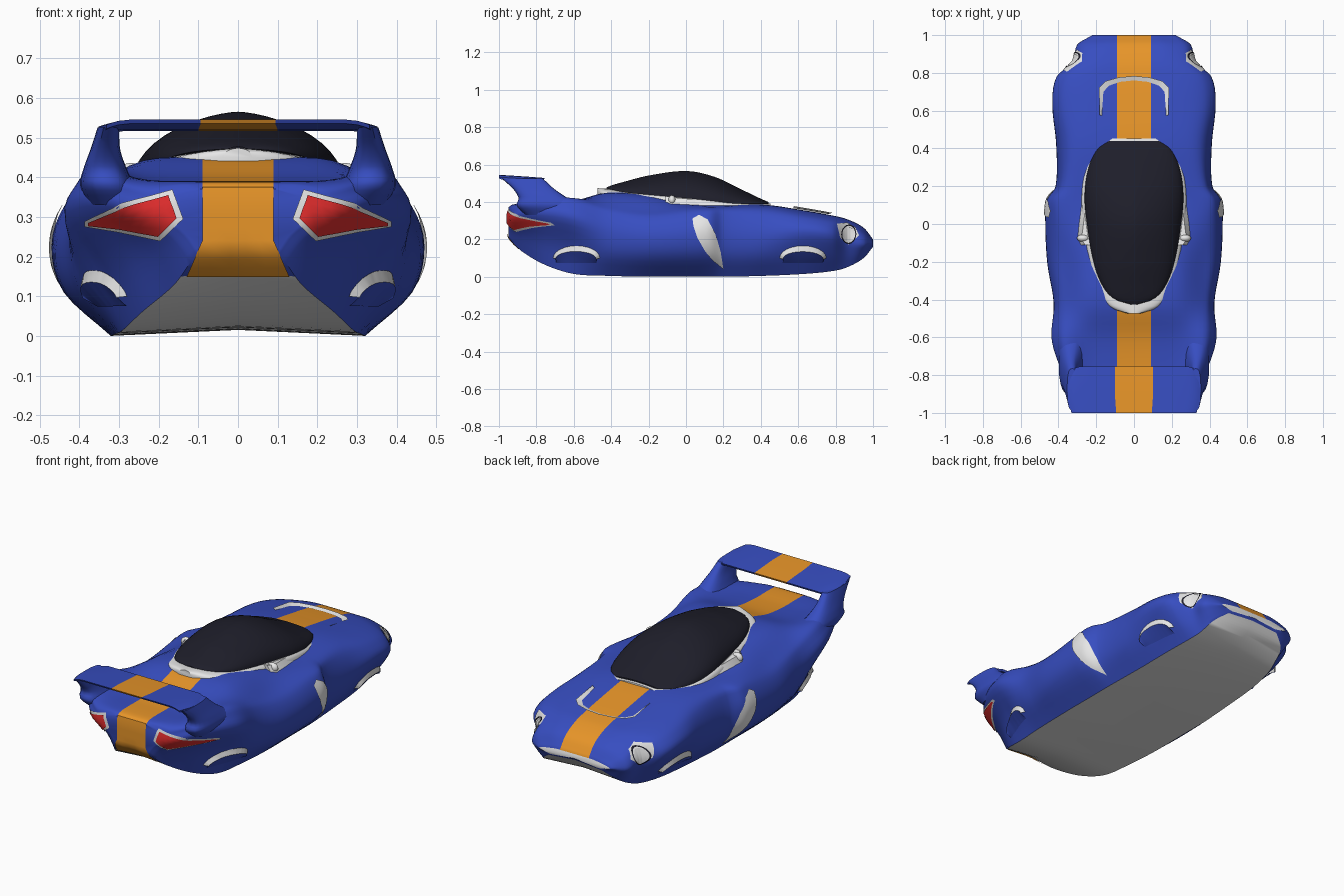
import bpy, bmesh, math
from mathutils import Vector
from mathutils.bvhtree import BVHTree

cube = bpy.data.objects.get("Cube")
if cube:
    bpy.data.objects.remove(cube)


def material(name, r, g, b):
    m = bpy.data.materials.new(name)
    m.use_nodes = True
    m.diffuse_color = (r, g, b, 1)
    m.node_tree.nodes["Principled BSDF"].inputs["Base Color"].default_value = (r, g, b, 1)
    return m


PAINT = [material("blue_paint", .038, .075, .53), material("orange_stripe", .8, .3, .022),
         material("white_trim", .84, .84, .84), material("dark_glass", .013, .013, .023),
         material("red_lamp", .78, .027, .027)]
BLUE, ORANGE, WHITE, DARK, RED = range(len(PAINT))
parts = []


def finish(name, bm, mirror=False):
    mesh = bpy.data.meshes.new(name)
    bm.to_mesh(mesh)
    bm.free()
    for m in PAINT:
        mesh.materials.append(m)
    ob = bpy.data.objects.new(name, mesh)
    bpy.context.scene.collection.objects.link(ob)
    if mirror:
        ob.modifiers.new("mirror", 'MIRROR').use_mirror_merge = False
    parts.append(ob)
    return ob


def smooth(keys, t):
    """Cubic interpolation of rows whose first entry is the parameter."""
    n = len(keys)
    i = max(k for k in range(n - 1) if k == 0 or keys[k][0] <= t)
    a, b = keys[i], keys[i + 1]
    p, q = keys[max(i - 1, 0)], keys[min(i + 2, n - 1)]
    h = b[0] - a[0]
    s = (t - a[0]) / h
    out = []
    for c in range(1, len(a)):
        ma = (b[c] - p[c]) / (b[0] - p[0]) * h
        mb = (q[c] - a[c]) / (q[0] - a[0]) * h
        d = b[c] - a[c]
        out.append(a[c] + s * ma + s * s * (3 * d - 2 * ma - mb) + s ** 3 * (ma + mb - 2 * d))
    return out


def loft(name, rings, rule, caps=(0, 0), mirror=False):
    """Skin closed rings; rule(column, centre) gives the colour."""
    bm = bmesh.new()
    rows = [[bm.verts.new(p) for p in ring] for ring in rings]
    n = len(rows[0])
    for a, b in zip(rows, rows[1:]):
        for j in range(n):
            f = bm.faces.new((a[j], a[(j + 1) % n], b[(j + 1) % n], b[j]))
            f.material_index = rule(j, f.calc_center_median())
    for row, colour in zip((rows[0], rows[-1]), caps):
        bm.faces.new(row).material_index = colour
    bmesh.ops.recalc_face_normals(bm, faces=bm.faces)
    return finish(name, bm, mirror)


# Body shell: y, half width, its height, sill width, floor, shoulder x, shoulder z, deck
STATIONS = [
    (-.95, .18, .3, .1, .21, .15, .355, .37), (-.93, .25, .31, .12, .185, .22, .37, .385),
    (-.87, .32, .325, .16, .13, .29, .39, .39), (-.75, .39, .325, .24, .062, .34, .42, .39),
    (-.6, .435, .3, .29, .015, .36, .42, .405), (-.42, .425, .24, .31, .005, .36, .378, .45),
    (-.2, .46, .215, .32, 0, .36, .357, .436), (.04, .47, .225, .32, 0, .385, .365, .392),
    (.13, .46, .235, .32, 0, .39, .365, .385), (.2, .415, .215, .32, 0, .36, .365, .385),
    (.42, .412, .22, .31, .005, .33, .365, .385), (.63, .432, .235, .3, .015, .34, .335, .355),
    (.78, .41, .22, .28, .03, .32, .31, .328), (.86, .322, .19, .26, .05, .28, .285, .308),
    (.95, .3, .175, .23, .1, .24, .24, .262), (1, .22, .175, .15, .16, .18, .19, .2)]
SUB = 4


def body_ring(y):
    w, zm, b, zb, xs, zs, zc = smooth(STATIONS, y)
    zb = max(zb, 0)
    # flanks tuck in below the fenders at both ends
    tuck = .8 - .42 * min(1, max(0, (-.42 - y) / .2)) - .2 * min(1, max(0, (y - .4) / .2))
    keys = [(0, b, zb), (1, b + tuck * (w - b), zb + .5 * (zm - zb)), (2, w, zm),
            (3, .66 * w + .34 * xs, zm + .66 * (zs - zm)), (4, xs, zs),
            (5, min(.24, .68 * xs), zs + .88 * (zc - zs)), (6, .09, zc)]
    half = [(0, zb + .015)] + [smooth(keys, k / SUB) for k in range(6 * SUB + 1)] + [(0, zc)]
    half += [(-x, z) for x, z in half[-2:0:-1]]
    return [(x, y, z) for x, z in half]


COLS = 6 * SUB + 2


def body_colour(j, c):
    h = min(j, 2 * COLS - 1 - j)
    if h == COLS - 1:
        return ORANGE
    return WHITE if h == 0 and c.z < .16 else BLUE


ys = []
for a, b in zip(STATIONS, STATIONS[1:]):
    ys += [a[0] + (b[0] - a[0]) * k / 5 for k in range(5)]
ys.append(1)
body = loft("body_shell", [body_ring(y) for y in ys], body_colour, (BLUE, WHITE))
skin = BVHTree.FromPolygons([v.co for v in body.data.vertices],
                            [p.vertices[:] for p in body.data.polygons])


def plate(name, edge_a, edge_b, facing, colour, lift=(.005, .005), mirror=True):
    """Thin patch between two edges, laid on the body as seen from facing."""
    d = Vector(facing)
    u = Vector((0, 0, 1)).cross(d)
    u = u if u.length > .01 else Vector((1, 0, 0))
    v = d.cross(u)
    bm = bmesh.new()
    rows = []
    steps, across = 4, 5
    for i in range((len(edge_a) - 1) * steps + 1):
        k = min(i // steps, len(edge_a) - 2)
        s = i / steps - k
        a = Vector(edge_a[k]).lerp(Vector(edge_a[k + 1]), s)
        b = Vector(edge_b[k]).lerp(Vector(edge_b[k + 1]), s)
        row = []
        for j in range(across + 1):
            t = j / across
            p = a.lerp(b, t)
            hit, normal = skin.ray_cast(u * p.x + v * p.y + d * 2, -d)[:2]
            up = lift[0] + (lift[1] - lift[0]) * t
            row.append(bm.verts.new(hit + (d * .5 + normal * .5) * up) if hit else None)
        rows.append(row)
    for r, q in zip(rows, rows[1:]):
        for j in range(across):
            quad = (r[j], r[j + 1], q[j + 1], q[j])
            if all(quad):
                bm.faces.new(quad).material_index = colour
    bmesh.ops.remove_doubles(bm, verts=bm.verts, dist=.0002)
    return finish(name, bm, mirror)


def arc(cx, cz, rx, rz, start=0, end=180, n=12):
    angles = [math.radians(start + (end - start) * k / n) for k in range(n + 1)]
    return [(cx + rx * math.cos(a), cz + rz * math.sin(a)) for a in angles]


SIDE, REAR, TOP = (1, 0, 0), (0, -1, 0), (0, 0, 1)

# Tail panel stripe and tail lamps
plate("tail_stripe", [(-.09, .374), (-.09, .24), (-.13, .15)], [(.09, .374), (.09, .24), (.13, .15)],
      REAR, ORANGE, mirror=False)
plate("tail_lamp_trim", [(.138, .295), (.165, .368), (.29, .335), (.385, .29)],
      [(.138, .295), (.195, .24), (.3, .262), (.385, .276)], REAR, WHITE)
plate("tail_lamp", [(.155, .297), (.175, .354), (.285, .324), (.375, .287)],
      [(.155, .297), (.2, .252), (.295, .27), (.375, .279)], REAR, RED, lift=(.009, .009))

# Wheel covers: blue bulge under a white ledge
for name, cy, cz in (("rear", -.585, .1), ("front", .625, .1)):
    inner = arc(cy, cz, .108, .04)
    plate(name + "_wheel_ledge", arc(cy, cz, .125, .066), inner, SIDE, WHITE, lift=(.002, .022))
    plate(name + "_wheel_cover", inner, [(p[0], cz - .025) for p in inner], SIDE, BLUE, lift=(.022, .002))

# Side intakes
plate("side_intake", [(.035, .31), (.07, .33), (.115, .305), (.155, .23), (.185, .13), (.2, .042)],
      [(.035, .31), (.04, .27), (.06, .21), (.1, .14), (.14, .09), (.2, .042)], SIDE, WHITE, lift=(.007, .007))

# Hood vent trim, its walls leaning inward
plate("hood_vent", [(-.182, .575), (-.185, .72), (-.15, .755), (-.08, .775), (0, .782)],
      [(-.17, .575), (-.162, .7), (-.132, .732), (-.075, .752), (0, .76)], TOP, WHITE, lift=(.014, .003))

# Headlamps
plate("headlamp_trim", [(.805, .283), (.86, .288), (.905, .262), (.925, .22)],
      [(.805, .283), (.822, .21), (.868, .172), (.925, .22)], SIDE, WHITE)
plate("headlamp_ring", arc(.868, .226, .042, .05, 0, 360, 20), arc(.868, .226, .036, .044, 0, 360, 20),
      SIDE, DARK, (.009, .009))
plate("headlamp_lens", arc(.868, .226, .03, .038), arc(.868, .226, .03, .038, 0, -180), SIDE, WHITE, (.009, .009))

# Canopy glass with its white surround: y, half width, base, top
CANOPY = [(-.425, .02, .472, .477), (-.4, .1, .466, .488), (-.33, .165, .452, .508), (-.2, .215, .435, .541),
          (0, .25, .412, .565), (.15, .262, .4, .535), (.3, .24, .39, .465), (.4, .19, .39, .417),
          (.44, .13, .388, .4)]


def dome(name, colour, grow, drop, rise, stretch, shift, bulge):
    rings = []
    for i in range(49):
        y = -.425 + .865 * i / 48
        w, base, top = smooth(CANOPY, y)
        low, high = base - drop, base + rise * (top - base)
        ring = []
        for k in range(25):
            a = math.pi * k / 24
            c = math.cos(a)
            x = (w + grow) * math.copysign(abs(c) ** 1.3, c)
            ring.append((x, y * stretch + shift, low + (high - low) * max(0, math.sin(a)) ** bulge))
        rings.append(ring)
    loft(name, rings, lambda j, c: colour, (colour, colour))


dome("canopy_glass", DARK, 0, 0, 1, 1, 0, 1)
dome("canopy_surround", WHITE, .017, .035, .28, 1.07, -.018, .5)

# Side window panels and mirrors
panel = [(.23, .225, .27, .365, .398), (.06, .22, .3, .36, .412), (-.08, .2, .318, .36, .425),
         (-.11, .2, .3, .37, .432)]
loft("side_window_panel", [[(a, y, lo), (b, y, lo), (b - .04, y, hi), (a, y, hi)] for y, a, b, lo, hi in panel],
     lambda j, c: WHITE, (WHITE, WHITE), True)
bm = bmesh.new()
bmesh.ops.create_uvsphere(bm, u_segments=16, v_segments=10, radius=1)
for v in bm.verts:
    v.co = Vector((.27 + v.co.x * .032, -.075 + v.co.y * .02, .41 + v.co.z * .026))
for f in bm.faces:
    f.material_index = WHITE
finish("door_mirror", bm, True)

# Rear wing: profile of y, z swept across the car, drooping at its tips
WING = [(-1, .545), (-.92, .54), (-.83, .534), (-.755, .528), (-.76, .517), (-.84, .516), (-.92, .52), (-.995, .535)]
rings = []
for x in (-.352, -.34, -.32, -.29, -.2, -.1, 0, .1, .2, .29, .32, .34, .352):
    tip = max(0, abs(x) - .29) / .06
    rings.append([(x * (1 - .06 * (y < -.95)), y - .02 * tip * (y > -.8), z - (.012 + .012 * (y > -.8)) * tip ** 2)
                  for y, z in WING])
loft("rear_wing", rings, lambda j, c: ORANGE if abs(c.x) < .1 else BLUE)

# Wing supports growing out of the rear fenders: z, inner x, outer x, back y, front y
POSTS = [(.33, .25, .375, -.86, -.5), (.38, .262, .398, -.905, -.55), (.42, .28, .39, -.895, -.63),
         (.47, .297, .372, -.925, -.705), (.525, .3, .354, -.985, -.765)]
rings = []
for i in range(17):
    z = .33 + .195 * i / 16
    x0, x1, y0, y1 = smooth(POSTS, z)
    ring = []
    for k in range(20):
        a = math.tau * k / 20
        c, s = math.cos(a), math.sin(a)
        ring.append(((x0 + x1) / 2 + (x1 - x0) / 2 * math.copysign(abs(c) ** .7, c),
                     (y0 + y1) / 2 + (y1 - y0) / 2 * math.copysign(abs(s) ** .8, s), z))
    rings.append(ring)
loft("wing_support", rings, lambda j, c: BLUE, mirror=True)

# Smooth shading with sharp edges kept
bpy.ops.object.select_all(action='DESELECT')
for ob in parts:
    ob.select_set(True)
bpy.context.view_layer.objects.active = body
bpy.ops.object.shade_smooth_by_angle(angle=math.radians(40))
